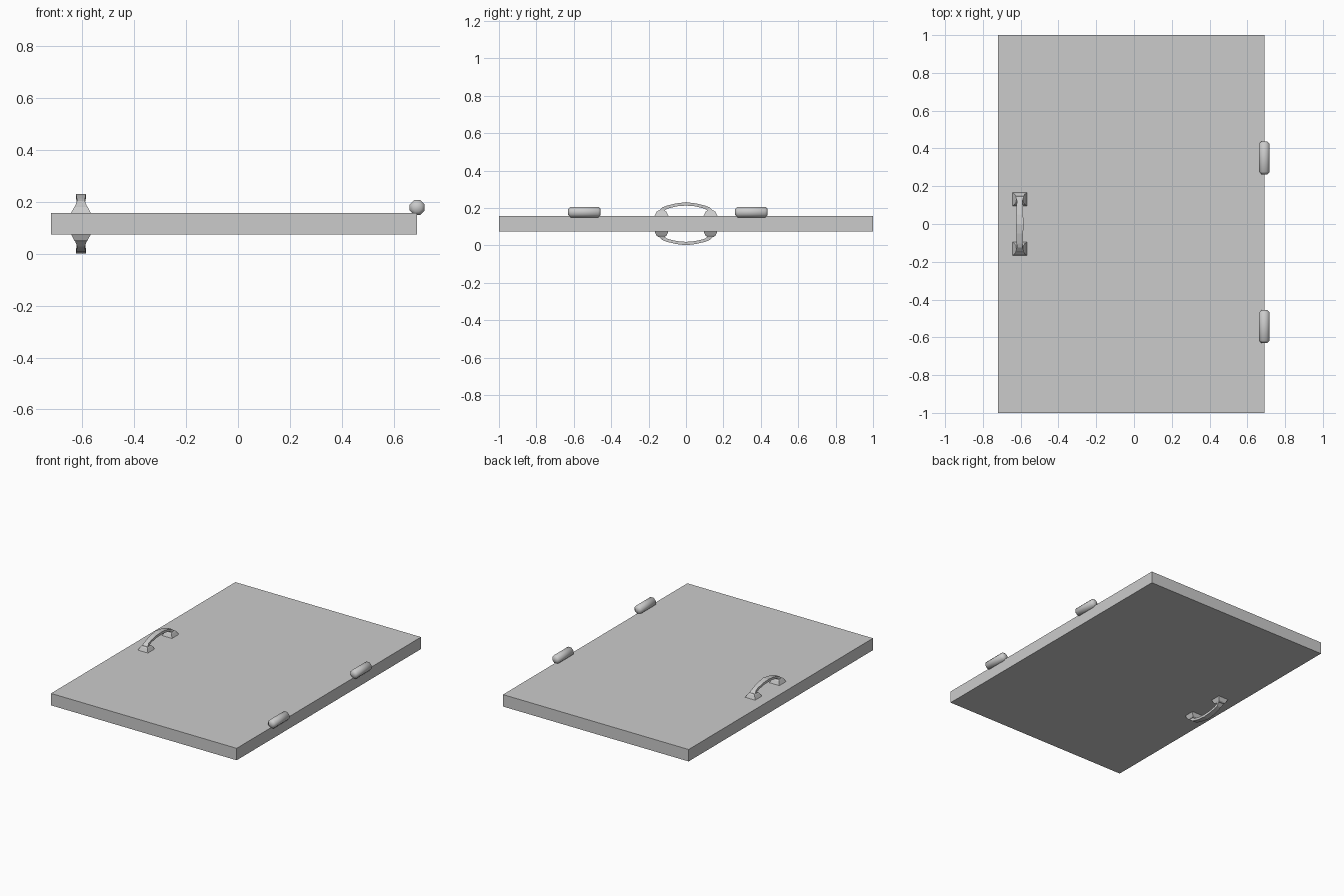
import bpy, bmesh, math
from mathutils import Vector

default = bpy.data.objects.get("Cube")
if default:
    bpy.data.objects.remove(default, do_unlink=True)

grey = bpy.data.materials.new("plain grey")
grey.use_nodes = True
colour = (0.6, 0.6, 0.6, 1)
grey.diffuse_color = colour
grey.node_tree.nodes["Principled BSDF"].inputs["Base Color"].default_value = colour

MID_Z = 0.116       # middle of the slab thickness
SLAB_TOP = 0.157
HANDLE_X = -0.605


def loft(name, rings):
    """Skin a closed solid through rings of equal vertex count."""
    bm = bmesh.new()
    loops = [[bm.verts.new(p) for p in ring] for ring in rings]
    n = len(loops[0])
    for a, b in zip(loops, loops[1:]):
        for i in range(n):
            j = (i + 1) % n
            bm.faces.new((a[i], a[j], b[j], b[i]))
    bm.faces.new(loops[0])
    bm.faces.new(loops[-1])
    bmesh.ops.recalc_face_normals(bm, faces=bm.faces)
    mesh = bpy.data.meshes.new(name)
    bm.to_mesh(mesh)
    bm.free()
    mesh.materials.append(grey)
    obj = bpy.data.objects.new(name, mesh)
    bpy.context.collection.objects.link(obj)
    return obj


def rectangle(x, y, z, hx, hy):
    return [(x + sx * hx, y + sy * hy, z)
            for sx, sy in ((-1, -1), (1, -1), (1, 1), (-1, 1))]


# Door slab
loft("door_slab", [rectangle(-0.015, 0, z, 0.705, 1)
                   for z in (2 * MID_Z - SLAB_TOP, SLAB_TOP)])

# Hinge barrels with tapered ends
for label, y in (("front", -0.543), ("back", 0.35)):
    rings = []
    for dy, r in ((-0.087, 0.017), (-0.074, 0.031), (0.074, 0.031), (0.087, 0.017)):
        rings.append([(0.69 + r * math.cos(a), y + dy, 0.178 + r * math.sin(a))
                      for a in (math.pi * (2 * k + 1) / 8 for k in range(8))])
    hinge = loft(label + "_hinge", rings)
    bpy.ops.object.select_all(action='DESELECT')
    hinge.select_set(True)
    bpy.context.view_layer.objects.active = hinge
    bpy.ops.object.shade_smooth_by_angle(angle=math.radians(46))

# Arched grip: y, z, half width, half thickness along one half
half = [(-0.138, 0.176, 0.022, 0.012), (-0.119, 0.196, 0.015, 0.010),
        (-0.1, 0.205, 0.016, 0.008), (-0.05, 0.217, 0.018, 0.008),
        (0, 0.222, 0.02, 0.009)]
path = half + [(-y, z, w, t) for y, z, w, t in reversed(half[:-1])]


def grip_ring(i, side):
    y, z, w, t = path[i]
    before, after = path[max(i - 1, 0)], path[min(i + 1, len(path) - 1)]
    along = Vector((0, after[0] - before[0], after[1] - before[1])).normalized()
    up = Vector((0, -along.z, along.y)) * t
    ring = [Vector((HANDLE_X + sx * w, y, z)) + su * up
            for sx, su in ((-1, -1), (1, -1), (1, 1), (-1, 1))]
    return [(p.x, p.y, MID_Z + side * (p.z - MID_Z)) for p in ring]


# Handles on both faces, each with a grip and two stepped feet
for label, side in (("top", 1), ("bottom", -1)):
    loft(label + "_handle_grip", [grip_ring(i, side) for i in range(len(path))])
    for end, sy in (("front", -1), ("back", 1)):
        steps = ((0.15, 0.038, 0.037), (SLAB_TOP, 0.038, 0.037),
                 (0.180, 0.026, 0.026), (0.186, 0.021, 0.018))
        loft(label + "_handle_" + end + "_foot",
             [rectangle(HANDLE_X, sy * 0.131, MID_Z + side * (z - MID_Z), hx, hy)
              for z, hx, hy in steps])
